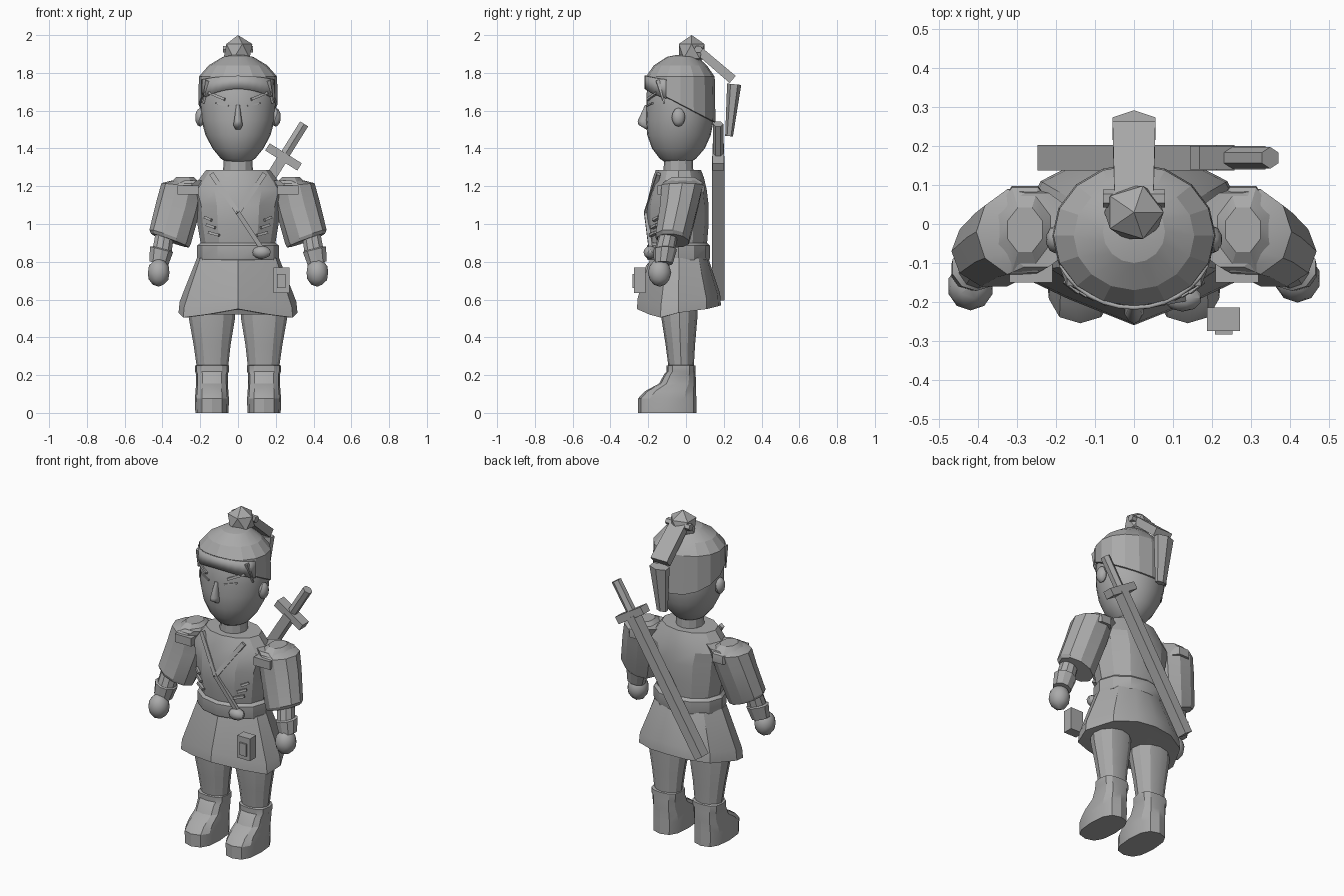
import bpy, bmesh, math
from mathutils import Vector, Matrix

cube = bpy.data.objects.get("Cube")
if cube:
    bpy.data.objects.remove(cube, do_unlink=True)

grey = bpy.data.materials.new("plain grey")
grey.use_nodes = True
colour = (0.4, 0.4, 0.4, 1)
grey.diffuse_color = colour
grey.node_tree.nodes["Principled BSDF"].inputs["Base Color"].default_value = colour


def finish(name, bm, angle=25):
    bmesh.ops.recalc_face_normals(bm, faces=bm.faces)
    mesh = bpy.data.meshes.new(name)
    bm.to_mesh(mesh)
    bm.free()
    mesh.materials.append(grey)
    ob = bpy.data.objects.new(name, mesh)
    bpy.context.collection.objects.link(ob)
    bpy.ops.object.select_all(action='DESELECT')
    bpy.context.view_layer.objects.active = ob
    ob.select_set(True)
    bpy.ops.object.shade_smooth_by_angle(angle=math.radians(angle))
    return ob


def skin(name, loops, angle=25):
    """Closed skin through equal-length loops of points."""
    bm = bmesh.new()
    rows = [[bm.verts.new(p) for p in loop] for loop in loops]
    n = len(rows[0])
    for a, b in zip(rows, rows[1:]):
        for i in range(n):
            bm.faces.new((a[i], a[(i + 1) % n], b[(i + 1) % n], b[i]))
    bm.faces.new(rows[0])
    bm.faces.new(rows[-1])
    return finish(name, bm, angle)


def loft(name, rings, sides=10, side=1, power=1.0, angle=25, phase=0.0):
    """Rings are (x, y, z, rx, ry, slope along x, slope along y)."""
    loops = []
    for cx, cy, cz, rx, ry, *tilt in rings:
        tx, ty = tilt or (0, 0)
        loop = []
        for i in range(sides):
            t = math.tau * (i + phase) / sides - math.pi / 2
            c, s = math.cos(t), math.sin(t)
            dx = rx * math.copysign(abs(c) ** power, c)
            dy = ry * math.copysign(abs(s) ** power, s)
            loop.append((side * (cx + dx), cy + dy, cz + tx * dx + ty * dy))
        loops.append(loop)
    return skin(name, loops, angle)


def bar(name, a, b, width, depth, sides=4, end=1.0):
    """Straight bar from a to b, its depth lying towards the front."""
    a, b = Vector(a), Vector(b)
    axis = (b - a).normalized()
    hint = Vector((0, 1, 0)) if abs(axis.y) < 0.95 else Vector((0, 0, 1))
    u = hint.cross(axis).normalized()
    v = axis.cross(u)
    grow = 0.5 / math.cos(math.pi / sides)
    loops = []
    for p, k in ((a, 1), (b, end)):
        ts = [math.tau * (i + 0.5) / sides for i in range(sides)]
        loops.append([p + k * grow * (u * width * math.cos(t) + v * depth * math.sin(t)) for t in ts])
    return skin(name, loops)


def ball(name, centre, radii, subdiv=2, angle=25):
    bm = bmesh.new()
    bmesh.ops.create_icosphere(bm, subdivisions=subdiv, radius=1,
                               matrix=Matrix.Translation(centre) @ Matrix.Diagonal((*radii, 1)))
    return finish(name, bm, angle)


# Legs, boots and arms, built once per side
for s, label in ((1, "left"), (-1, "right")):
    loft(label + "_leg", [(.135, -.025, .22, .08, .065), (.137, -.03, .36, .098, .078),
                          (.138, -.035, .5, .122, .095), (.138, -.035, .62, .125, .1)], 12, s)
    loft(label + "_boot", [(.138, -.1, 0, .088, .155), (.138, -.1, .075, .09, .155),
                           (.138, -.082, .115, .087, .135), (.138, -.045, .155, .084, .098),
                           (.138, -.032, .205, .084, .083), (.138, -.026, .22, .09, .076),
                           (.138, -.026, .25, .09, .076), (.138, -.026, .255, .075, .06)],
         12, s, power=.75)
    loft(label + "_sleeve", [(.25, -.015, 1.23, .1, .1), (.29, -.02, 1.205, .115, .115, .1, 0),
                             (.315, -.035, 1.1, .115, .107, .25, .05),
                             (.36, -.07, .93, .109, .095, .36, -.1),
                             (.36, -.07, .912, .1, .088, .36, -.1)], 10, s, phase=.5)
    loft(label + "_shoulder_pad", [(.28, -.015, 1.165, .085, .12), (.28, -.015, 1.19, .088, .122),
                                   (.28, -.015, 1.215, .088, .118), (.28, -.015, 1.25, .048, .062)],
         8, s, phase=.5)
    loft(label + "_forearm", [(.385, -.09, .96, .05, .05, .2, 0), (.4, -.11, .87, .052, .055, .25, 0),
                              (.405, -.11, .865, .064, .062, .25, 0),
                              (.42, -.12, .79, .052, .05, .25, 0)], 10, s)
    ball(label + "_hand", (s * .42, -.14 if s > 0 else -.16, .742), (.06, .062, .074))
    bar(label + "_pad_tie", (s * .21, -.125, 1.18), (s * .32, -.125, 1.18), .05, .05)

# Skirt with a raised front point
half = [(0, -.26, .55), (.17, -.192, .52), (.29, -.135, .505), (.315, -.04, .53),
        (.24, .11, .55), (.12, .172, .565), (0, .185, .57)]
hem = half + [(-x, y, z) for x, y, z in half[-2:0:-1]]


def skirt_ring(k, z_of):
    return [(x * k, -.03 + (y + .03) * k, z_of(z)) for x, y, z in hem]


skin("skirt", [skirt_ring(.93, lambda z: z), skirt_ring(1, lambda z: z),
               skirt_ring(.98, lambda z: z + .06), skirt_ring(.69, lambda z: .82)])

# Torso, belt and neck
loft("torso", [(0, -.04, .88, .195, .15), (0, -.045, 1.0, .215, .165), (0, -.045, 1.1, .225, .165),
               (0, -.04, 1.18, .25, .15), (0, -.04, 1.245, .2, .135), (0, -.04, 1.285, .17, .12),
               (0, -.04, 1.285, .09, .08)], 12)
loft("belt", [(0, -.04, .81, .213, .163), (0, -.04, .82, .216, .167),
              (0, -.04, .885, .216, .167), (0, -.04, .9, .2, .152)], 12)
loft("neck", [(0, -.04, 1.25, .08, .08), (0, -.04, 1.38, .075, .075)], 12)

# Collar folds, chest strap, chest ties and belt knot
for s in (1, -1):
    bar("collar_fold", (s * .14, -.145, 1.265), (0, -.212, 1.06), .025, .02)
    for k in range(3):
        z = .94 + .04 * k
        bar("chest_tie", (s * (.1 + .02 * k), -.188 + .008 * k, z),
            (s * (.155 + .01 * k), -.16 + .008 * k, z + .015), .014, .02)
bar("chest_strap", (0, -.212, 1.06), (.14, -.185, .85), .024, .02)
ball("belt_knot", (.125, -.19, .85), (.05, .035, .035))

# Pouch hanging in front of the hip
bar("pouch", (.23, -.245, .635), (.23, -.245, .77), .085, .06)
bar("pouch_front", (.23, -.277, .66), (.23, -.277, .735), .045, .014)

# Head, nose and ears
loft("head", [(0, -.045, 1.32, .045, .055), (0, -.043, 1.345, .09, .095), (0, -.04, 1.4, .135, .14),
              (0, -.037, 1.47, .172, .168), (0, -.033, 1.55, .194, .18), (0, -.03, 1.63, .2, .18),
              (0, -.03, 1.75, .196, .176), (0, -.03, 1.85, .12, .11)], 24, angle=50)
loft("nose", [(0, -.2, 1.5, .014, .01), (0, -.222, 1.525, .026, .03),
              (0, -.222, 1.545, .022, .034), (0, -.205, 1.63, .01, .012)], 10, angle=60)
for s in (1, -1):
    ball("ear", (s * .2, -.04, 1.565), (.027, .036, .05))
    bar("eye", (s * .05, -.205, 1.625), (s * .12, -.176, 1.64), .008, .012)
    bar("eyebrow", (s * .07, -.203, 1.66), (s * .155, -.155, 1.695), .014, .014)
    bar("side_lock", (s * .16, -.15, 1.76), (s * .183, -.115, 1.64), .025, .02, end=.4)

# Hair cap with a slanted rim
loft("hair_cap", [(0, -.03, 1.63, .198, .178, 0, -.52), (0, -.03, 1.635, .21, .186, 0, -.52),
                  (0, -.03, 1.78, .207, .182), (0, -.03, 1.84, .155, .14),
                  (0, -.02, 1.885, .08, .08), (0, -.02, 1.895, .03, .03)], 16, angle=15)

# Headband across the brow
bm = bmesh.new()
rows = []
for i in range(13):
    t = math.radians(-66 + 11 * i)
    x, y = .211 * math.sin(t), -.03 - .19 * math.cos(t)
    fall = .06 * math.sin(t) ** 2
    rows.append((bm.verts.new((x, y, 1.715 - fall)), bm.verts.new((x, y, 1.785 - fall * .4))))
for (a, b), (c, d) in zip(rows, rows[1:]):
    bm.faces.new((a, c, d, b))
band = finish("headband", bm)
band.modifiers.new("thickness", 'SOLIDIFY').thickness = .01

# Topknot and ponytail
ball("topknot", (0, .03, 1.915), (.085, .08, .085), 1, 10)
bar("hair_tie", (-.08, .065, 1.925), (.08, .065, 1.925), .035, .04, 6)
bar("ponytail_upper", (0, .06, 1.925), (0, .247, 1.765), .1, .045, end=1.1)
bar("ponytail_lower", (0, .255, 1.74), (0, .228, 1.465), .11, .065, 6, .55)

# Sword carried across the back
top, tip = Vector((.35, .17, 1.53)), Vector((-.225, .17, .61))
bar("sword_sheath", top.lerp(tip, .2), tip, .055, .065)
bar("sword_grip", top, top.lerp(tip, .22), .05, .048, 6)
mid = top.lerp(tip, .19)
across = Vector((.085, 0, -.053))
bar("sword_guard", mid - across, mid + across, .045, .06)
